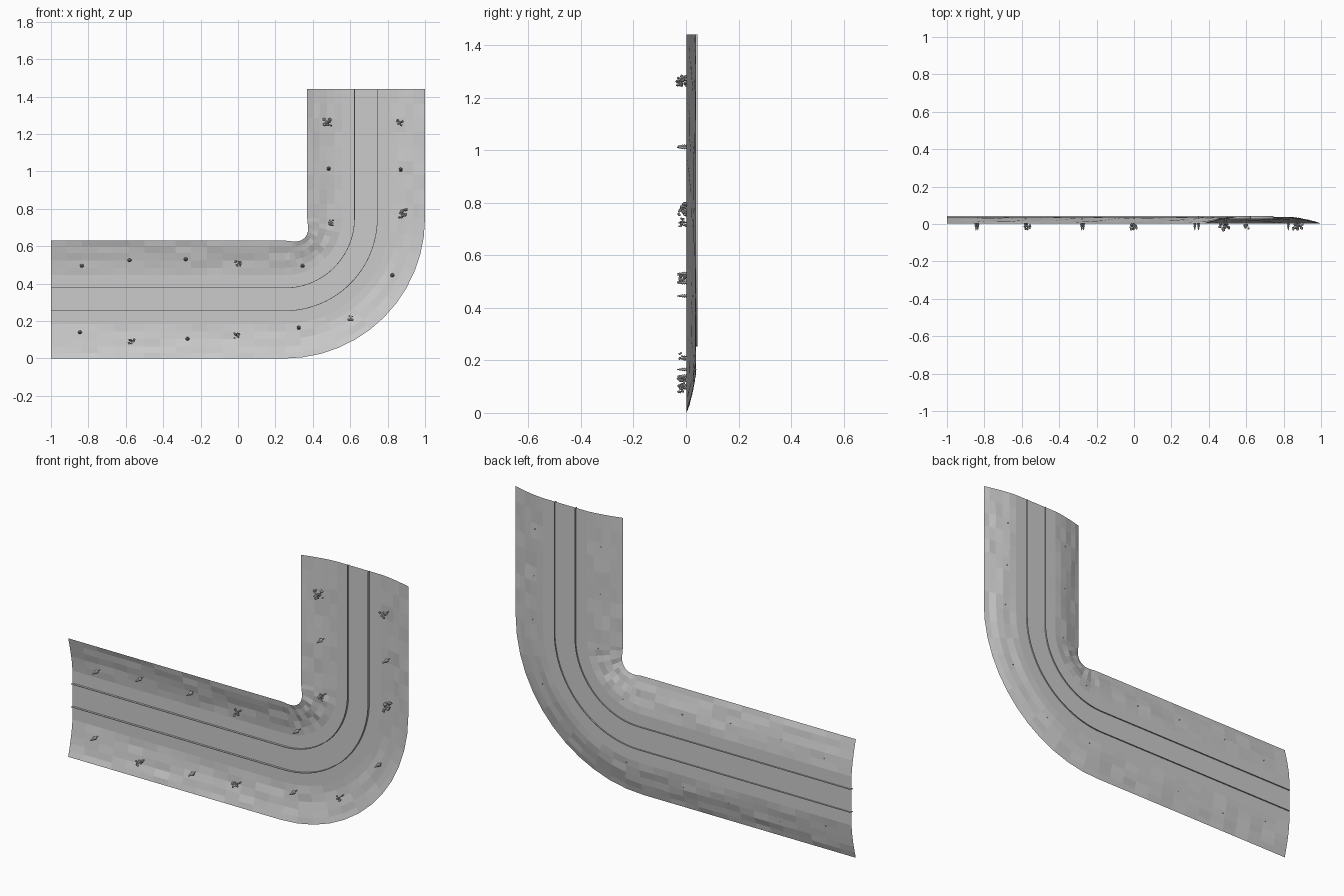
import bpy, bmesh, math, random
from mathutils import Vector, Matrix

if "Cube" in bpy.data.objects:
    bpy.data.objects.remove(bpy.data.objects["Cube"])

random.seed(4)
R, C = 0.435, Vector((0.25, 0, 0.75))   # centre-line bend radius and bend centre
TOP, HALF = 1.44, 0.315


def stations(n_straight, n_bend):
    """Path stations as (point on pivot line, outward direction, bend angle)."""
    out = []
    for i in range(n_straight):
        out.append((-1 + 1.25 * i / n_straight, C.z, 0.0))
    for i in range(n_bend):
        out.append((C.x, C.z, math.pi / 2 * i / n_bend))
    n_up = n_straight * 6 // 10
    for i in range(n_up + 1):
        out.append((C.x, C.z + (TOP - C.z) * i / n_up, math.pi / 2))
    return out


def place(st, t, y):
    """Point offset t from the centre line (positive = outer side of bend)."""
    x, z, a = st
    r = R + t
    if t < 0:                            # tighten the inner corner
        r += 0.03 * math.sin(2 * a) ** 2 * max(0, (-t - 0.16) / (HALF - 0.16))
    return Vector((x + r * math.sin(a), y, z - r * math.cos(a)))


def depth(t):
    """Valley cross-section: flat floor, banks rising towards the front."""
    k = max(0, abs(t) - 0.13) / (HALF - 0.13)
    return 0.038 - 0.036 * k ** 1.45


def new_object(name, bm, smooth=False):
    bmesh.ops.recalc_face_normals(bm, faces=bm.faces[:])
    me = bpy.data.meshes.new(name)
    bm.to_mesh(me)
    bm.free()
    for p in me.polygons:
        p.use_smooth = smooth
    ob = bpy.data.objects.new(name, me)
    bpy.context.collection.objects.link(ob)
    return ob


def sweep(name, sts, section, closed=False, rough=0.0, smooth=False):
    bm = bmesh.new()
    rows = []
    for i, st in enumerate(sts):
        row = []
        for t, y in section:
            bump = 0.0
            if 0.15 < abs(t) < 0.3 and 0 < i < len(sts) - 1:
                bump = random.uniform(-rough, rough)
            row.append(bm.verts.new(place(st, t, y + bump)))
        rows.append(row)
    n = len(section)
    for a, b in zip(rows, rows[1:]):
        for j in range(n if closed else n - 1):
            k = (j + 1) % n
            bm.faces.new((a[j], a[k], b[k], b[j]))
    if closed:
        bm.faces.new(rows[0])
        bm.faces.new(rows[-1])
    ob = new_object(name, bm, smooth)
    return ob


# Valley floor and banks
ts = [0.0, 0.0615, 0.13, 0.17, 0.21, 0.25, 0.285, HALF]
ts = [-t for t in reversed(ts[1:])] + ts
ground = sweep("valley_ground", stations(15, 12), [(t, depth(t)) for t in ts], rough=0.004)
if ground.data.polygons[0].normal.y > 0:
    ground.data.flip_normals()

# Two thin kerbs running along the road
for name, t in (("inner_kerb", -0.062), ("outer_kerb", 0.060)):
    w = 0.0015
    sweep(name, stations(5, 24),
          [(t - w, 0.027), (t + w, 0.027), (t + w, 0.044), (t - w, 0.044)], closed=True)


def ground_y(x, z):
    """Ground depth beneath a plant."""
    if x < C.x:
        t = C.z - z - R
    elif z > C.z:
        t = x - C.x - R
    else:
        t = math.hypot(x - C.x, z - C.z) - R
    return depth(t)


def cone(bm, base, tip, r1, r2, sides):
    d = tip - base
    m = Matrix.Translation((base + tip) / 2) @ d.to_track_quat('Z', 'Y').to_matrix().to_4x4()
    bmesh.ops.create_cone(bm, cap_ends=True, segments=sides, radius1=r1, radius2=r2,
                          depth=d.length, matrix=m)


def pine(x, z):
    bm = bmesh.new()
    y = ground_y(x, z)
    cone(bm, Vector((x, y + 0.004, z)), Vector((x, 0.0, z)), 0.002, 0.002, 5)
    for k in range(4):                   # stacked foliage tiers
        b = 0.006 - 0.009 * k
        cone(bm, Vector((x, b, z)), Vector((x, b - 0.013, z)), 0.011 - 0.002 * k, 0.001, 7)
    new_object("pine_tree", bm)


def bush(x, z, size):
    bm = bmesh.new()
    y = ground_y(x, z)
    cone(bm, Vector((x, y + 0.004, z)), Vector((x, -0.01, z)), 0.003, 0.002, 5)
    for _ in range(14):                  # leafy clumps
        p = Vector([random.uniform(-1, 1) for _ in range(3)]) * size * 0.36
        s = size * random.uniform(0.12, 0.2)
        p.y = -0.016 + p.y * 0.9
        m = Matrix.Translation(Vector((x, 0, z)) + p) @ Matrix.Rotation(
            random.uniform(0, 6), 4, 'X') @ Matrix.Diagonal((s, s * 0.7, s, 1))
        bmesh.ops.create_icosphere(bm, subdivisions=1, radius=1, matrix=m)
    new_object("leafy_tree", bm)


# Trees along both banks
for x, z in ((-.835, .495), (-.845, .14), (-.58, .525), (-.28, .53), (-.27, .105),
             (.345, .495), (.325, .165), (.485, 1.015), (.87, 1.01), (.825, .445)):
    pine(x, z)
for x, z, s in ((0, .505, .04), (-.57, .09, .04), (-.005, .12, .04), (.6, .215, .035),
                (.495, .725, .042), (.48, 1.265, .055), (.865, 1.26, .042), (.88, .775, .058)):
    bush(x, z, s)
